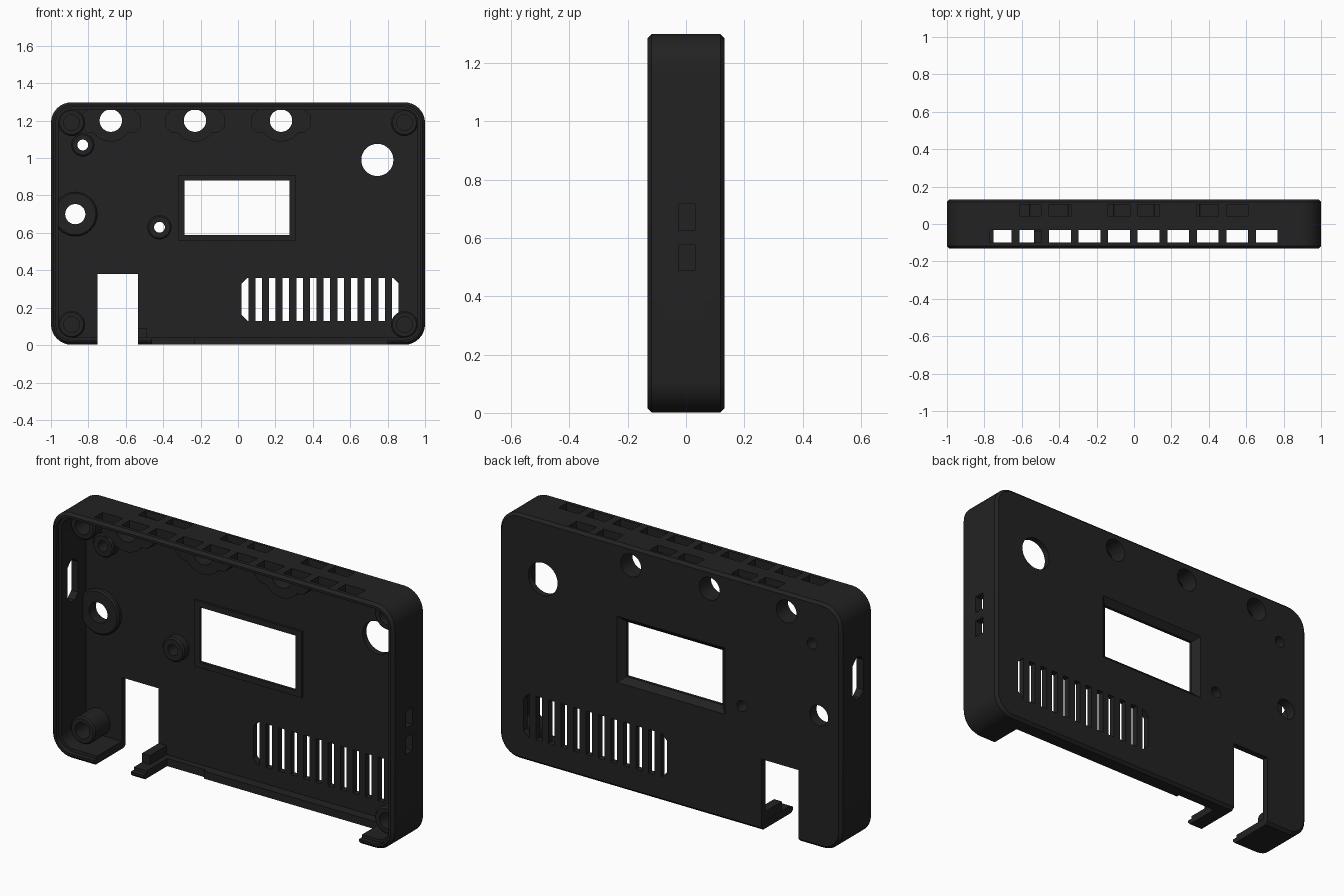
import bpy, bmesh, math

if "Cube" in bpy.data.objects:
    bpy.data.objects.remove(bpy.data.objects["Cube"])

mat = bpy.data.materials.new("black plastic")
mat.diffuse_color = (0.016, 0.016, 0.016, 1)
mat.use_nodes = True
mat.node_tree.nodes["Principled BSDF"].inputs["Base Color"].default_value = mat.diffuse_color
YF, YB, PLATE, WALL = -0.132, 0.132, 0.1, 0.04


def circle(x, z, r, n=32):
    return [(x + r * math.cos(2 * math.pi * i / n), z + r * math.sin(2 * math.pi * i / n)) for i in range(n)]


def rect(x0, x1, z0, z1):
    return [(x0, z0), (x1, z0), (x1, z1), (x0, z1)]


def round_rect(inset, r, n=8):
    """Rounded outline of the case, shrunk by inset."""
    pts = []
    for k, (sx, sz) in enumerate([(1, 1), (-1, 1), (-1, -1), (1, -1)]):
        cx, cz = sx * (1 - inset - r), 0.65 + sz * (0.648 - inset - r)
        for i in range(n + 1):
            a = math.pi / 2 * (k + i / n)
            pts.append((cx + r * math.cos(a), cz + r * math.sin(a)))
    return pts


def loft(bm, rings, closed=False):
    """Skin (outline, y) rings; closed joins last ring to first (tubes)."""
    vs = [[bm.verts.new((x, y, z)) for x, z in pts] for pts, y in rings]
    pairs = list(zip(vs, vs[1:])) + ([(vs[-1], vs[0])] if closed else [])
    for a, b in pairs:
        for i in range(len(a)):
            j = (i + 1) % len(a)
            bm.faces.new((a[i], a[j], b[j], b[i]))
    if not closed:
        bm.faces.new(vs[0])
        bm.faces.new(vs[-1])


def make(name, parts, closed=False):
    bm = bmesh.new()
    for rings in parts:
        loft(bm, rings, closed)
    bmesh.ops.recalc_face_normals(bm, faces=bm.faces)
    me = bpy.data.meshes.new(name)
    bm.to_mesh(me)
    bm.free()
    me.materials.append(mat)
    ob = bpy.data.objects.new(name, me)
    bpy.context.collection.objects.link(ob)
    return ob


def prism(pts, y0, y1):
    return [(pts, y0), (pts, y1)]


def cut(targets, name, parts):
    cutter = make(name, parts)
    cutter.hide_render = True
    for t in targets:
        bpy.context.view_layer.objects.active = t
        m = t.modifiers.new("cut", 'BOOLEAN')
        m.operation, m.solver, m.object = 'DIFFERENCE', 'EXACT', cutter
        bpy.ops.object.modifier_apply(modifier=m.name)
    bpy.data.objects.remove(cutter)


# Shell with chamfered rims, hollowed from the front
c = 0.014
shell = make("case_shell", [[(round_rect(c, 0.11 - c), YF), (round_rect(0, 0.11), YF + c),
                             (round_rect(0, 0.11), YB - c), (round_rect(c, 0.11 - c), YB)]])
cut([shell], "cavity", [[(round_rect(0.026, 0.084), YF - 0.1), (round_rect(0.026, 0.084), YF + 0.025),
                         (round_rect(WALL, 0.07), YF + 0.026), (round_rect(WALL, 0.07), PLATE)]])

# Button pads along the top
pads = []
half = [(0.12, 0.065), (0.16, 0.025), (0.16, -0.03), (0.125, -0.065)]
for x in (-0.68, -0.23, 0.23):
    arc = [(0.112 * math.sin(a), -0.112 * math.cos(a))
           for a in [math.radians(54 - 9 * i) for i in range(13)]]
    outline = half + arc + [(-u, w) for u, w in reversed(half)]
    pads.append(make("button_pad", [prism([(x + u, 1.2 + w) for u, w in outline], 0.035, PLATE + 0.005)]))

# Round holes through the back plate
holes = [(-0.68, 1.2, 0.06), (-0.23, 1.2, 0.06), (0.23, 1.2, 0.06), (0.745, 0.99, 0.086),
         (-0.83, 1.07, 0.029), (-0.42, 0.63, 0.029), (-0.87, 0.7, 0.054)]
cut([shell] + pads, "round_holes", [prism(circle(x, z, r), 0.0, 0.2) for x, z, r in holes])

# Screen window, flared towards the outside
w0, w1 = rect(-0.285, 0.275, 0.59, 0.88), rect(-0.32, 0.31, 0.56, 0.91)
cut([shell], "window", [[(w0, 0.05), (w0, PLATE + 0.002), (w1, YB), (w1, 0.2)]])

# Vent slots; the two end slots have clipped outer corners
slots = []
for i in range(12):
    a = 0.02 + 0.073 * i
    b, z0, z1, k = a + 0.035, 0.13, 0.36, 0.03
    if i == 0:
        p = [(a, z0 + k), (a + k, z0), (b, z0), (b, z1), (a + k, z1), (a, z1 - k)]
    elif i == 11:
        p = [(a, z0), (b - k, z0), (b, z0 + k), (b, z1 - k), (b - k, z1), (a, z1)]
    else:
        p = rect(a, b, z0, z1)
    slots.append(prism(p, 0.05, 0.2))
cut([shell], "vent_slots", slots)

# Connector notch and bottom wall cut-outs
cut([shell], "notch", [prism(rect(-0.75, -0.535, -0.1, 0.38), -0.3, 0.3)])
cut([shell], "bottom_left_gap", [prism(rect(-0.46, -0.235, -0.1, 0.06), -0.3, 0.065)])
cut([shell], "bottom_gap", [prism(rect(-0.24, 0.8, -0.1, 0.06), -0.3, 0.05)])

# Two rows of slots in the top wall
top = []
for i in range(10):
    x = -0.712 + 0.158 * i
    top.append(prism(rect(x - 0.058, x + 0.058, 1.22, 1.4), -0.1, -0.032))
    if i in (1, 2, 4, 5, 7, 8):
        top.append(prism(rect(x - 0.058, x + 0.058, 1.262, 1.4), 0.042, 0.105))
cut([shell], "top_slots", top)

# Side wall openings
cut([shell], "right_slots", [prism(rect(0.9, 1.1, z, z + 0.09), -0.026, 0.03) for z in (0.488, 0.626)])
bm_pts = [(-0.055, 0.8), (-0.025, 0.77), (0.005, 0.77), (0.035, 0.8),
          (0.035, 0.96), (0.005, 0.99), (-0.025, 0.99), (-0.055, 0.96)]
side = make("left_slot", [prism([(y, z) for y, z in bm_pts], -1.1, -0.9)])
for v in side.data.vertices:  # swap axes so the prism runs along x
    v.co = (v.co.y, v.co.x, v.co.z)
side.data.flip_normals()
bpy.context.view_layer.objects.active = shell
m = shell.modifiers.new("cut", 'BOOLEAN')
m.operation, m.solver, m.object = 'DIFFERENCE', 'EXACT', side
bpy.ops.object.modifier_apply(modifier=m.name)
bpy.data.objects.remove(side)


# Hollow posts and bosses on the inside of the plate
def tube(name, x, z, r, hole, y0):
    o, i, y1, ch = circle(x, z, r), circle(x, z, hole), PLATE + 0.005, 0.008
    return make(name, [[(o, y1), (o, y0 + ch), (circle(x, z, r - ch), y0), (i, y0), (i, y1)]], True)


bosses = [tube("corner_post", sx * 0.89, z, 0.072, 0.042, -0.03)
          for sx in (-1, 1) for z in (0.11, 1.19)]
bosses += [tube("large_boss", -0.87, 0.7, 0.118, 0.054, 0.075),
           tube("small_boss", -0.42, 0.63, 0.065, 0.029, 0.055),
           tube("upper_boss", -0.83, 1.07, 0.062, 0.029, 0.055)]

# Thin raised frame round the window
frame = make("window_frame", [[(w1, PLATE + 0.003), (w1, 0.088), (w0, 0.088), (w0, PLATE + 0.003)]], True)

# Upright rib on the bottom tab
rib = make("tab_rib", [prism(rect(-0.534, -0.487, 0.02, 0.09), -0.04, PLATE + 0.003)])

for ob in [shell] + pads + bosses:
    bpy.ops.object.select_all(action='DESELECT')
    ob.select_set(True)
    bpy.context.view_layer.objects.active = ob
    bpy.ops.object.shade_smooth_by_angle(angle=math.radians(30))
